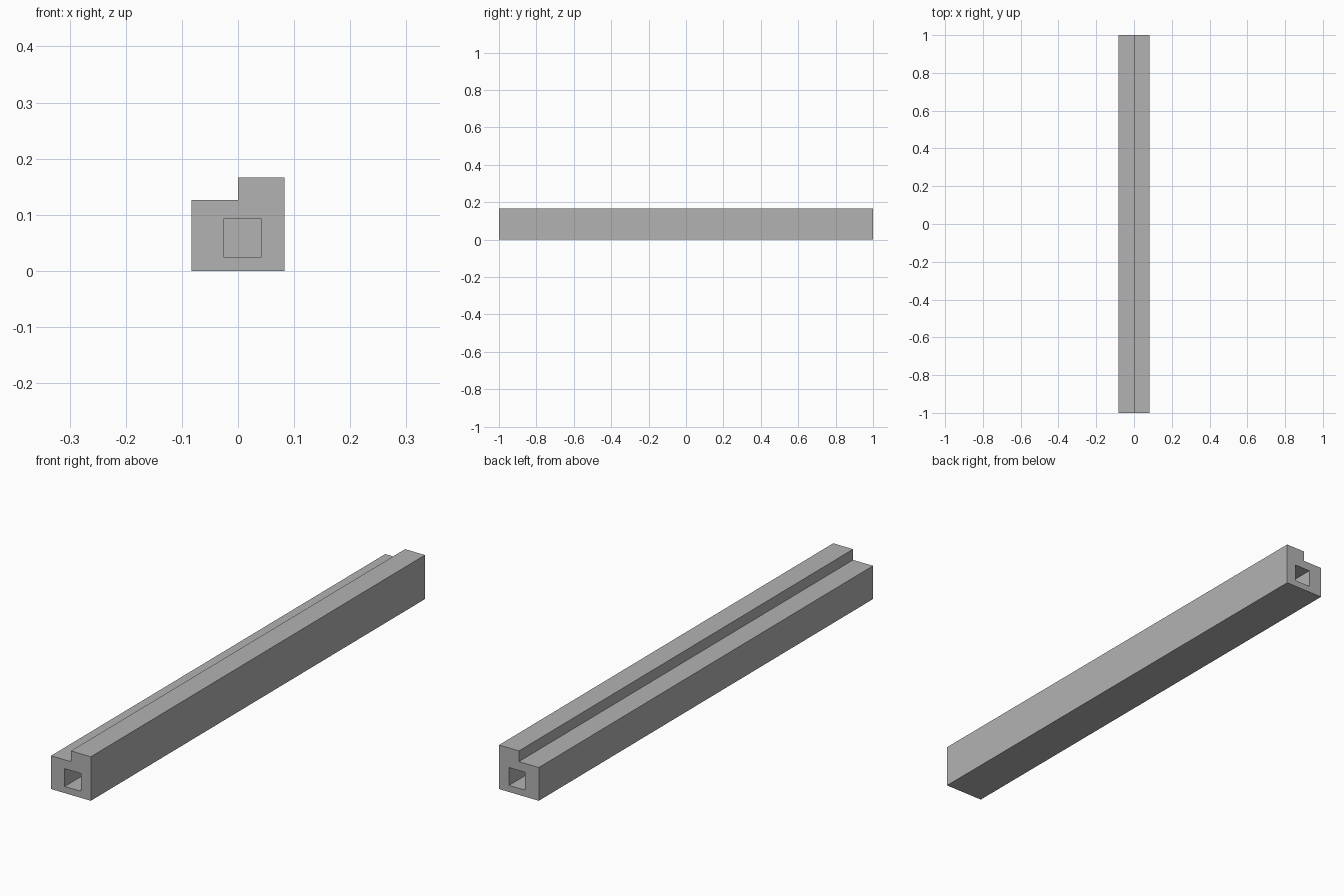
import bpy, bmesh
from mathutils import Vector

default = bpy.data.objects.get("Cube")
if default:
    bpy.data.objects.remove(default, do_unlink=True)

HALF = 1.0        # half the bar length
WALL = 0.005      # half the thickness of the web inside the bore

grey = bpy.data.materials.new("plain grey")
grey.use_nodes = True
colour = (0.45, 0.45, 0.45, 1)
grey.diffuse_color = colour
grey.node_tree.nodes["Principled BSDF"].inputs["Base Color"].default_value = colour


def prism(name, profile, y0, y1):
    """Extrude an (x, z) profile along y."""
    bm = bmesh.new()
    face = bm.faces.new([bm.verts.new((x, y0, z)) for x, z in profile])
    grown = bmesh.ops.extrude_face_region(bm, geom=[face])["geom"]
    moved = [g for g in grown if isinstance(g, bmesh.types.BMVert)]
    bmesh.ops.translate(bm, verts=moved, vec=Vector((0, y1 - y0, 0)))
    bmesh.ops.recalc_face_normals(bm, faces=bm.faces)
    mesh = bpy.data.meshes.new(name)
    bm.to_mesh(mesh)
    bm.free()
    mesh.materials.append(grey)
    obj = bpy.data.objects.new(name, mesh)
    bpy.context.collection.objects.link(obj)
    return obj


# Stepped bar
bar = prism("stepped_bar", [(-0.0833, 0), (0.0833, 0), (0.0833, 0.1667),
                            (0, 0.1667), (0, 0.126), (-0.0833, 0.126)], -HALF, HALF)

# Square bore entered from each end, closed by a thin web in the middle
bore = [(-0.026, 0.025), (0.0415, 0.025), (0.0415, 0.0925), (-0.026, 0.0925)]
for name, side in (("front_bore_cutter", -1), ("back_bore_cutter", 1)):
    cutter = prism(name, bore, side * WALL, side * (HALF + 0.1))
    cutter.hide_render = True
    cutter.hide_set(True)
    cut = bar.modifiers.new(name, "BOOLEAN")
    cut.operation = "DIFFERENCE"
    cut.solver = "EXACT"
    cut.object = cutter

# Bake the cuts and drop the cutters
bpy.context.view_layer.update()
solid = bpy.data.meshes.new_from_object(
    bar.evaluated_get(bpy.context.evaluated_depsgraph_get()))
cutters = [m.object for m in bar.modifiers]
bar.modifiers.clear()
bar.data = solid
for cutter in cutters:
    bpy.data.objects.remove(cutter, do_unlink=True)
